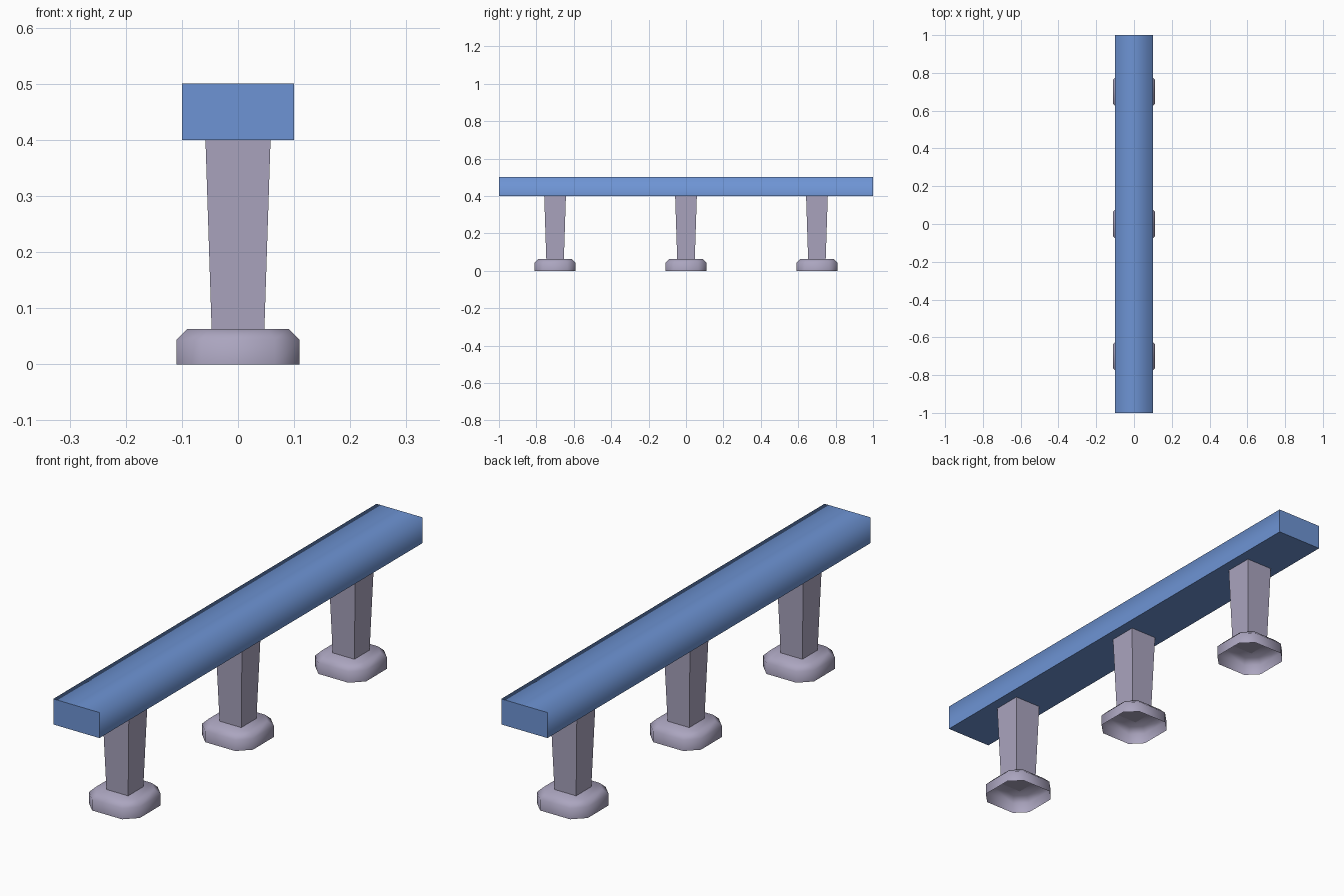
import bpy, bmesh

if "Cube" in bpy.data.objects:
    bpy.data.objects.remove(bpy.data.objects["Cube"])


def material(name, color):
    m = bpy.data.materials.new(name)
    m.diffuse_color = (*color, 1.0)
    m.use_nodes = True
    m.node_tree.nodes["Principled BSDF"].inputs["Base Color"].default_value = m.diffuse_color
    return m


BLUE = material("blue", (0.155, 0.296, 0.66))
GREY = material("lilac grey", (0.407, 0.376, 0.521))


def loft(name, rings, mat, cap_bottom=True, sharp=None):
    """Skin a stack of rings (lists of x, y, z); sharp(edge) picks hard edges."""
    bm = bmesh.new()
    loops = [[bm.verts.new(p) for p in ring] for ring in rings]
    n = len(loops[0])
    for a, b in zip(loops, loops[1:]):
        for i in range(n):
            j = (i + 1) % n
            bm.faces.new((a[i], a[j], b[j], b[i]))
    bm.faces.new(loops[-1])
    if cap_bottom:
        bm.faces.new(loops[0][::-1])
    for f in bm.faces:
        f.smooth = sharp is not None
    if sharp:
        for e in bm.edges:
            e.smooth = not sharp(e)
    me = bpy.data.meshes.new(name)
    bm.to_mesh(me)
    bm.free()
    me.materials.append(mat)
    ob = bpy.data.objects.new(name, me)
    bpy.context.collection.objects.link(ob)
    return ob


def rect(hx, hy, z, cy=0.0):
    return [(-hx, cy - hy, z), (hx, cy - hy, z), (hx, cy + hy, z), (-hx, cy + hy, z)]


def octagon(r, c, z, cy):
    pts = [(c, -r), (r, -c), (r, c), (c, r), (-c, r), (-r, c), (-r, -c), (-c, -r)]
    return [(x, cy + y, z) for x, y in pts]


# Beam: only the two long top edges are softly shaded
def beam_sharp(e):
    return not all(v.co.z > 0.45 for v in e.verts) or \
        abs(e.verts[0].co.y - e.verts[1].co.y) < 1


loft("beam", [rect(0.1, 1.0, 0.4), rect(0.1, 1.0, 0.5)], BLUE, sharp=beam_sharp)

# Three tapered legs on hollow chamfered feet
for label, y in (("front", -0.7), ("middle", 0.0), ("back", 0.7)):
    loft(label + "_leg", [rect(0.047, 0.047, 0.062, y), rect(0.058, 0.058, 0.4, y)], GREY)
    loft(label + "_foot", [octagon(0.11, 0.065, 0.0, y),
                           octagon(0.11, 0.065, 0.043, y),
                           octagon(0.09, 0.053, 0.063, y)],
         GREY, cap_bottom=False, sharp=lambda e: False)
